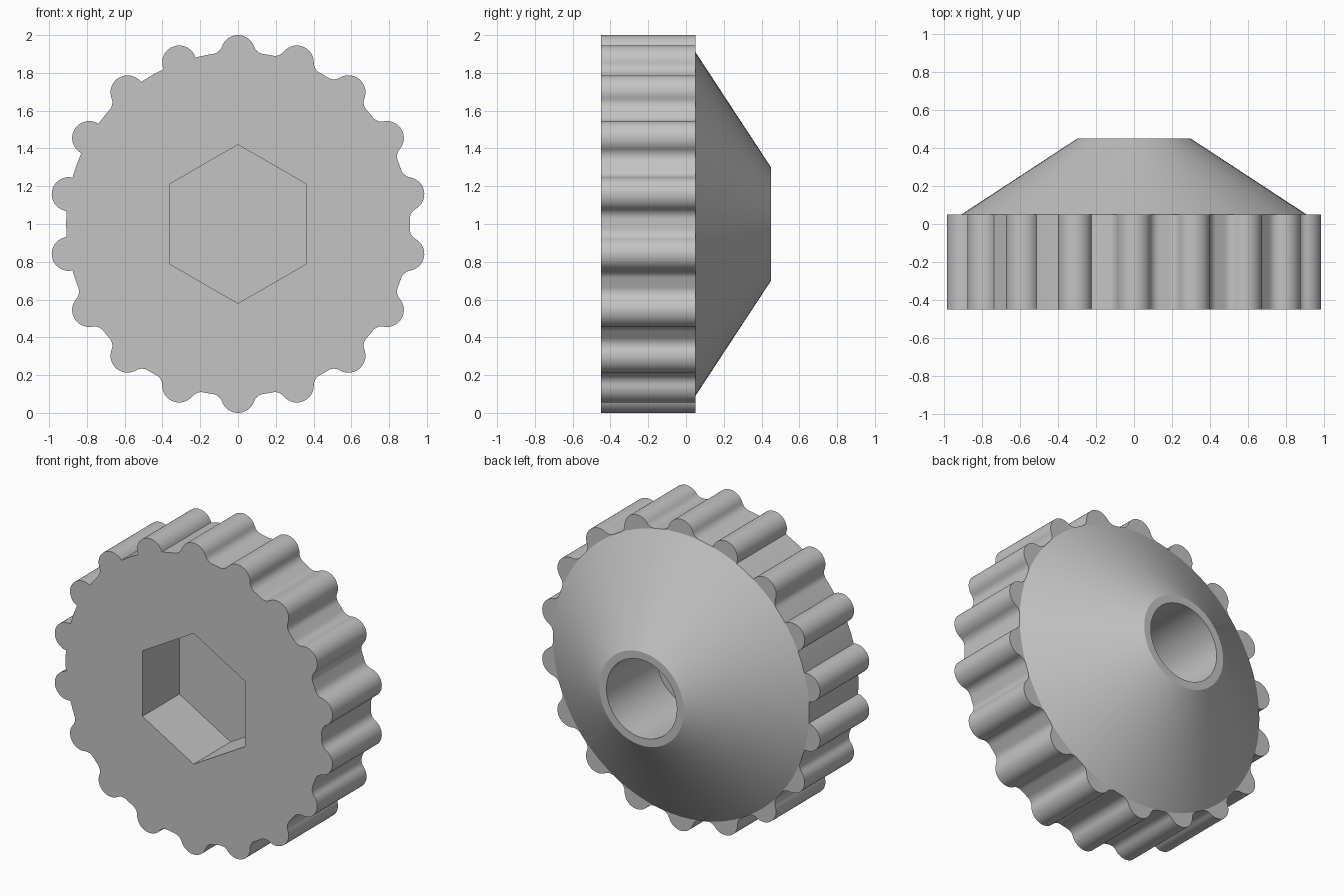
import bpy
import bmesh
from math import sin, cos, pi, radians, atan2, acos, asin

if "Cube" in bpy.data.objects:
    bpy.data.objects.remove(bpy.data.objects["Cube"])

R, LOBE, FILLET = 0.91, 0.09, 0.06      # body, lobe and fillet radii
FRONT, SHOULDER, BACK = -0.45, 0.05, 0.45
STEP = 20                                # degrees between lobes

grey = bpy.data.materials.new("plain grey")
grey.use_nodes = True
grey.diffuse_color = (0.55, 0.55, 0.55, 1)
grey.node_tree.nodes["Principled BSDF"].inputs["Base Color"].default_value = grey.diffuse_color


def circle(radius, count, turn=0.0):
    return [(radius * cos(turn + 2 * pi * i / count),
             radius * sin(turn + 2 * pi * i / count)) for i in range(count)]


def loft(name, sections):
    """Solid through matching (outline, y) sections, capped at both ends."""
    bm = bmesh.new()
    rings = [[bm.verts.new((x, y, z + 1)) for x, z in outline] for outline, y in sections]
    for a, b in zip(rings, rings[1:]):
        for i in range(len(a)):
            bm.faces.new((a[i - 1], a[i], b[i], b[i - 1]))
    bm.faces.new(rings[0])
    bm.faces.new(rings[-1])
    bmesh.ops.recalc_face_normals(bm, faces=bm.faces)
    mesh = bpy.data.meshes.new(name)
    bm.to_mesh(mesh)
    bm.free()
    mesh.materials.append(grey)
    obj = bpy.data.objects.new(name, mesh)
    bpy.context.collection.objects.link(obj)
    return obj


def half_lobe(rounded):
    """One side of a lobe from tip to body, in radial/tangential coordinates."""
    if rounded:
        reach = R + FILLET
        phi = acos((R**2 + reach**2 - (LOBE + FILLET)**2) / (2 * R * reach))
        cx, cy = reach * cos(phi), reach * sin(phi)
        end = atan2(cy, cx - R)
    else:
        end = pi / 2 + asin(LOBE / (2 * R))
    pts = [(R + LOBE * cos(end * i / 10), LOBE * sin(end * i / 10)) for i in range(11)]
    if rounded:
        for i in range(1, 8):
            t = end + pi + (phi - end) * i / 7
            pts.append((cx + FILLET * cos(t), cy + FILLET * sin(t)))
    return pts


# Scalloped outline; a few lobe sides meet the body with a sharp notch
sharp_sides = {(110, -1), (110, 1), (130, -1), (150, -1), (150, 1),
               (170, -1), (170, 1), (190, -1), (190, 1)}
outline = []
for angle in range(10, 370, STEP):
    before = [(u, -v) for u, v in half_lobe((angle, -1) not in sharp_sides)]
    after = half_lobe((angle, 1) not in sharp_sides)
    half = radians(STEP / 2)
    valley = [(R * cos(half), R * sin(half))]
    c, s = cos(radians(angle)), sin(radians(angle))
    outline += [(u * c - v * s, u * s + v * c)
                for u, v in before[::-1] + after[1:] + valley]

grip = loft("scalloped_grip", [(outline, FRONT), (outline, SHOULDER)])
cone = loft("tapered_hub", [(circle(R, 72), SHOULDER), (circle(0.30, 72), BACK)])

# Cutters: hexagonal nut pocket at the front, blind round bore at the back
hexagon, bore = circle(0.42, 6, pi / 2), circle(0.25, 72)
pocket_cut = loft("pocket_cutter", [(hexagon, FRONT - 0.1), (hexagon, -0.075)])
bore_cut = loft("bore_cutter", [(bore, -0.06), (bore, BACK + 0.1)])
for cutter in (pocket_cut, bore_cut):
    cutter.hide_render = True

for obj, cutters in ((grip, (pocket_cut, bore_cut)), (cone, (bore_cut,))):
    bpy.ops.object.select_all(action='DESELECT')
    obj.select_set(True)
    bpy.context.view_layer.objects.active = obj
    for cutter in cutters:
        mod = obj.modifiers.new("cut", 'BOOLEAN')
        mod.operation = 'DIFFERENCE'
        mod.solver = 'EXACT'
        mod.object = cutter
        bpy.ops.object.modifier_apply(modifier=mod.name)
    bpy.ops.object.shade_smooth_by_angle(angle=radians(30))

for cutter in (pocket_cut, bore_cut):
    bpy.data.objects.remove(cutter)
